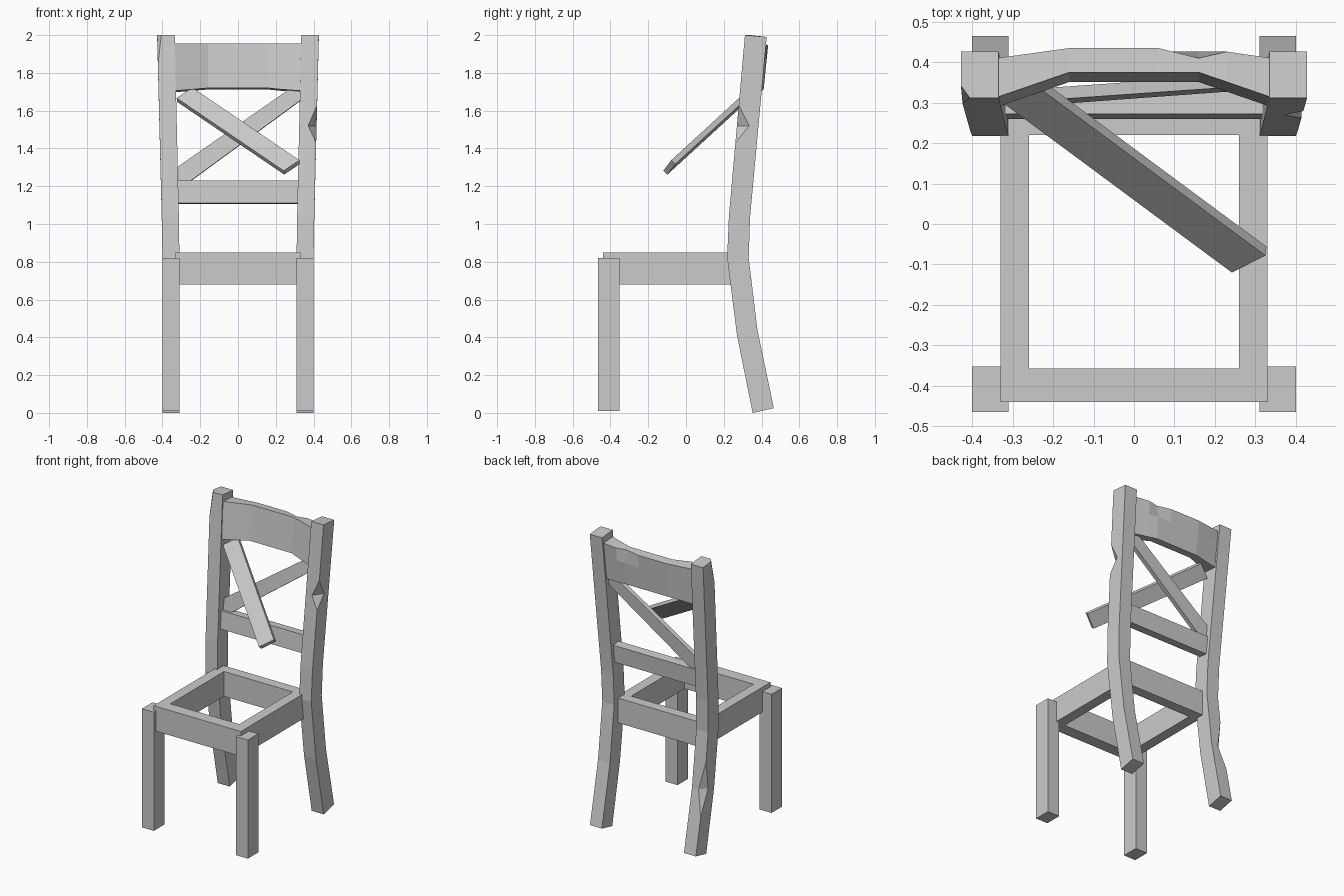
import bpy, bmesh
from mathutils import Vector

if "Cube" in bpy.data.objects:
    bpy.data.objects.remove(bpy.data.objects["Cube"])


def finish(name, bm):
    bmesh.ops.remove_doubles(bm, verts=bm.verts, dist=0.0005)
    bmesh.ops.recalc_face_normals(bm, faces=bm.faces)
    me = bpy.data.meshes.new(name)
    bm.to_mesh(me)
    bm.free()
    ob = bpy.data.objects.new(name, me)
    bpy.context.collection.objects.link(ob)
    return ob


def loft(name, rings):
    """Skin a list of equal-length rings and cap both ends."""
    bm = bmesh.new()
    vs = [[bm.verts.new(p) for p in r] for r in rings]
    n = len(rings[0])
    for a, b in zip(vs, vs[1:]):
        for i in range(n):
            j = (i + 1) % n
            bm.faces.new((a[i], a[j], b[j], b[i]))
    bm.faces.new(vs[0])
    bm.faces.new(vs[-1])
    return finish(name, bm)


def box(name, x0, x1, y0, y1, z0, z1):
    return loft(name, [[(x0, y0, z), (x1, y0, z), (x1, y1, z), (x0, y1, z)]
                       for z in (z0, z1)])


# Back post path: station, front y, front z, back y, back z, inner x, outer x
POST = [(0.0, .353, .0, .465, .025, .31, .40),
        (.42, .270, .41, .378, .44, .31, .40),
        (.82, .218, .82, .332, .82, .31, .40),
        (1.04, .227, 1.04, .339, 1.035, .313, .404),
        (2.0, .312, 2.0, .427, 1.99, .335, .428)]


def at(s):
    for a, b in zip(POST, POST[1:]):
        if s <= b[0]:
            t = (s - a[0]) / (b[0] - a[0])
            return [p + (q - p) * t for p, q in zip(a, b)]


def post(name, side, chips):
    """chips: station -> chip depth (front x, front y, back x, back y)."""
    rings = []
    for s in sorted({p[0] for p in POST} | set(chips)):
        _, yf, zf, yb, zb, xi, xo = at(s)
        fx, fy, bx, by = chips.get(s, (0, 0, 0, 0))
        ring = [(xi, yf, zf), (xo - fx, yf, zf), (xo, yf + fy, zf),
                (xo, yb - by, zb), (xo - bx, yb, zb), (xi, yb, zb)]
        rings.append([(side * x, y, z) for x, y, z in ring])
    return loft(name, rings)


none = (0, 0, 0, 0)
# Back posts with their chipped corners
post("back_post_right", 1, {1.43: none, 1.52: (.045, .065, 0, 0), 1.63: none})
post("back_post_left", -1, {.25: none, .42: (0, 0, .04, .045), .62: none,
                            1.84: none, 2.0: (.022, .03, 0, 0)})

# Front legs
for side, label in ((-1, "left"), (1, "right")):
    box("front_leg_" + label, *sorted((side * .31, side * .40)), -.465, -.352, .01, .82)
    # Side seat rails
    box("seat_rail_" + label, *sorted((side * .26, side * .33)), -.44, .29, .68, .85)

# Front and back seat rails
box("seat_rail_front", -.26, .26, -.44, -.357, .68, .85)
box("seat_rail_back", -.26, .26, .22, .29, .68, .85)

# Lower back rail, leaning with the posts
loft("lower_back_rail", [[(x, .260, 1.11), (x, .272, 1.23), (x, .332, 1.225),
                          (x, .320, 1.105)] for x in (-.322, .322)])

# Curved top rail with a chip in its rear top edge
rings = []
for x, yf, yb, chip, zb in [(-.34, .313, .41, 0, 1.705), (-.16, .375, .435, 0, 1.72),
                            (.06, .375, .435, 0, 1.72), (.16, .375, .435, .025, 1.72),
                            (.23, .351, .426, 0, 1.713), (.34, .313, .41, 0, 1.705)]:
    rings.append([(x, yf, 1.955), (x, yf - .024, zb), (x, yb - .024, zb - .008),
                  (x, yb - .009, 1.86), (x, yb - chip, 1.948)])
loft("top_back_rail", rings)

# Cross slat still in place
outline = [(-.315, 1.205), (-.283, 1.205), (.335, 1.658), (.335, 1.72),
           (.28, 1.72), (-.315, 1.306)]
loft("cross_slat_fixed", [[(x, .31 + .1 * (z - 1.41) + d, z - .1 * d) for x, z in outline]
                          for d in (0, .03)])

# Broken cross slat hanging forward
low, high = Vector((.242, -.12, 1.282)), Vector((-.325, .30, 1.667))
across = Vector((.083, .042, .056))
along = high - low
thick = along.cross(across).normalized() * .03
loft("cross_slat_loose", [[p, p + across, p + across + thick, p + thick]
                          for p in (low, high)])
